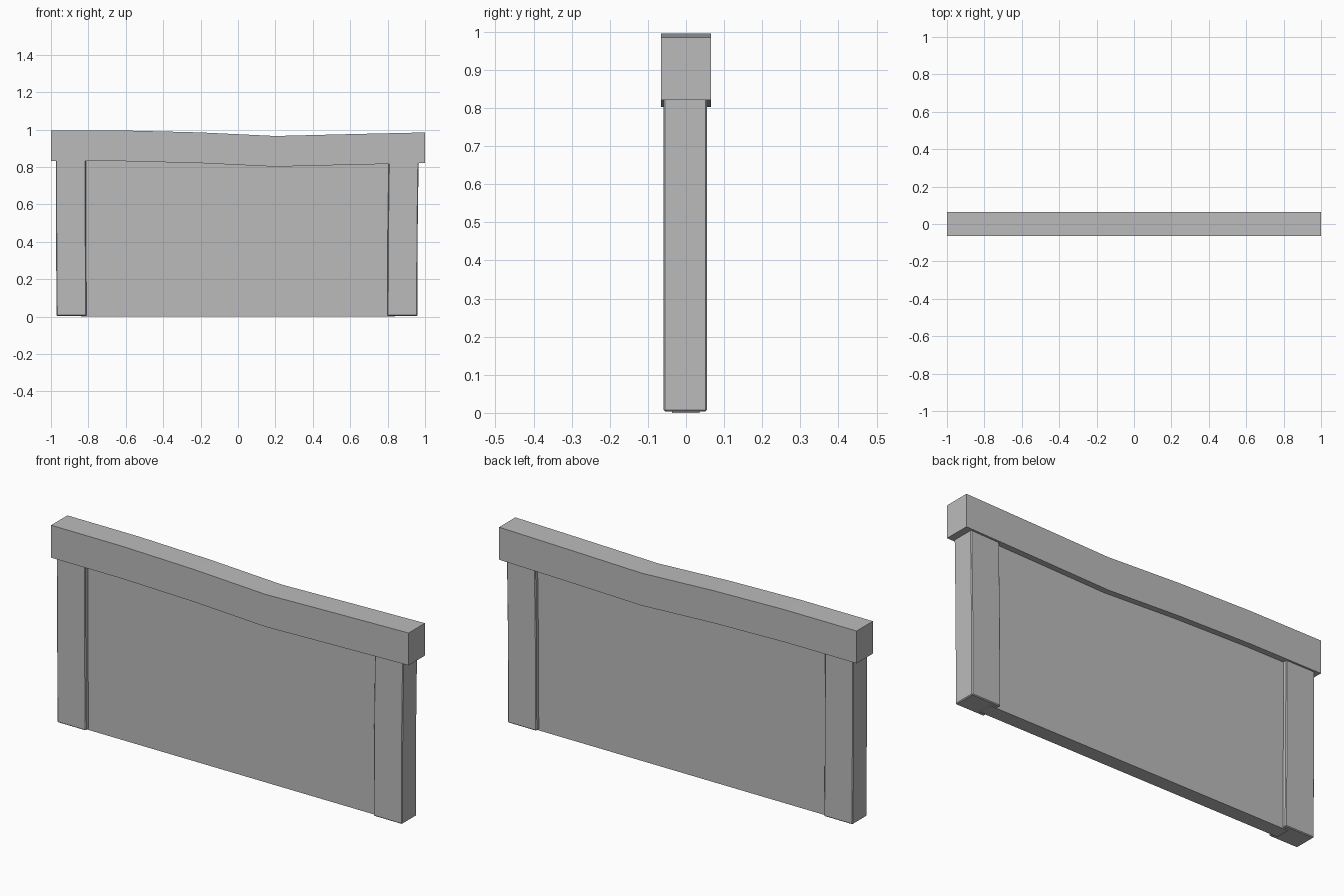
import bpy, bmesh

if "Cube" in bpy.data.objects:
    bpy.data.objects.remove(bpy.data.objects["Cube"])

grey = bpy.data.materials.new("plain grey")
grey.diffuse_color = (0.5, 0.5, 0.5, 1)
grey.use_nodes = True
grey.node_tree.nodes["Principled BSDF"].inputs["Base Color"].default_value = grey.diffuse_color


def slab(name, lower, upper, y0, y1, bevel=0.0):
    """Solid between a lower and an upper xz line, extruded from y0 to y1."""
    bm = bmesh.new()
    rows = [[bm.verts.new((x, y, z)) for x, z in line]
            for line, y in ((lower, y0), (upper, y0), (upper, y1), (lower, y1))]
    n = len(lower)
    for a, b in zip(rows, rows[1:] + rows[:1]):
        for i in range(n - 1):
            bm.faces.new((a[i], a[i + 1], b[i + 1], b[i]))
    for i in (0, n - 1):
        bm.faces.new([r[i] for r in rows])
    bmesh.ops.recalc_face_normals(bm, faces=bm.faces)
    mesh = bpy.data.meshes.new(name)
    bm.to_mesh(mesh)
    bm.free()
    mesh.materials.append(grey)
    obj = bpy.data.objects.new(name, mesh)
    bpy.context.collection.objects.link(obj)
    if bevel:
        mod = obj.modifiers.new("edge bevel", 'BEVEL')
        mod.width = bevel
        mod.segments = 1
        mod.limit_method = 'ANGLE'
    return obj


# Sagging top rail
top = [(-1, 0.995), (-0.6, 0.995), (-0.2, 0.985),
       (0.2, 0.966), (0.6, 0.976), (1, 0.985)]
slab("top_rail", [(x, z - 0.164) for x, z in top], top, -0.065, 0.065)

# Recessed panel with its top edge tucked into the rail
edge = [(-0.84, 0.995)] + top[1:5] + [(0.84, 0.981)]
slab("panel", [(x, 0) for x, z in edge], [(x, z - 0.14) for x, z in edge],
     -0.037, 0.035)

# Slightly bent end posts: outlines as (x, z) running upwards
for name, base, bends in (("left_post", -0.970, (0, -0.003, -0.004)),
                          ("right_post", 0.799, (0, 0.001, 0.007))):
    heights = (0.004, 0.42, 0.86)
    inner = [(base + b, z) for b, z in zip(bends, heights)]
    outer = [(x + 0.16, z) for x, z in inner]
    slab(name, inner, outer, -0.059, 0.055, 0.004)
